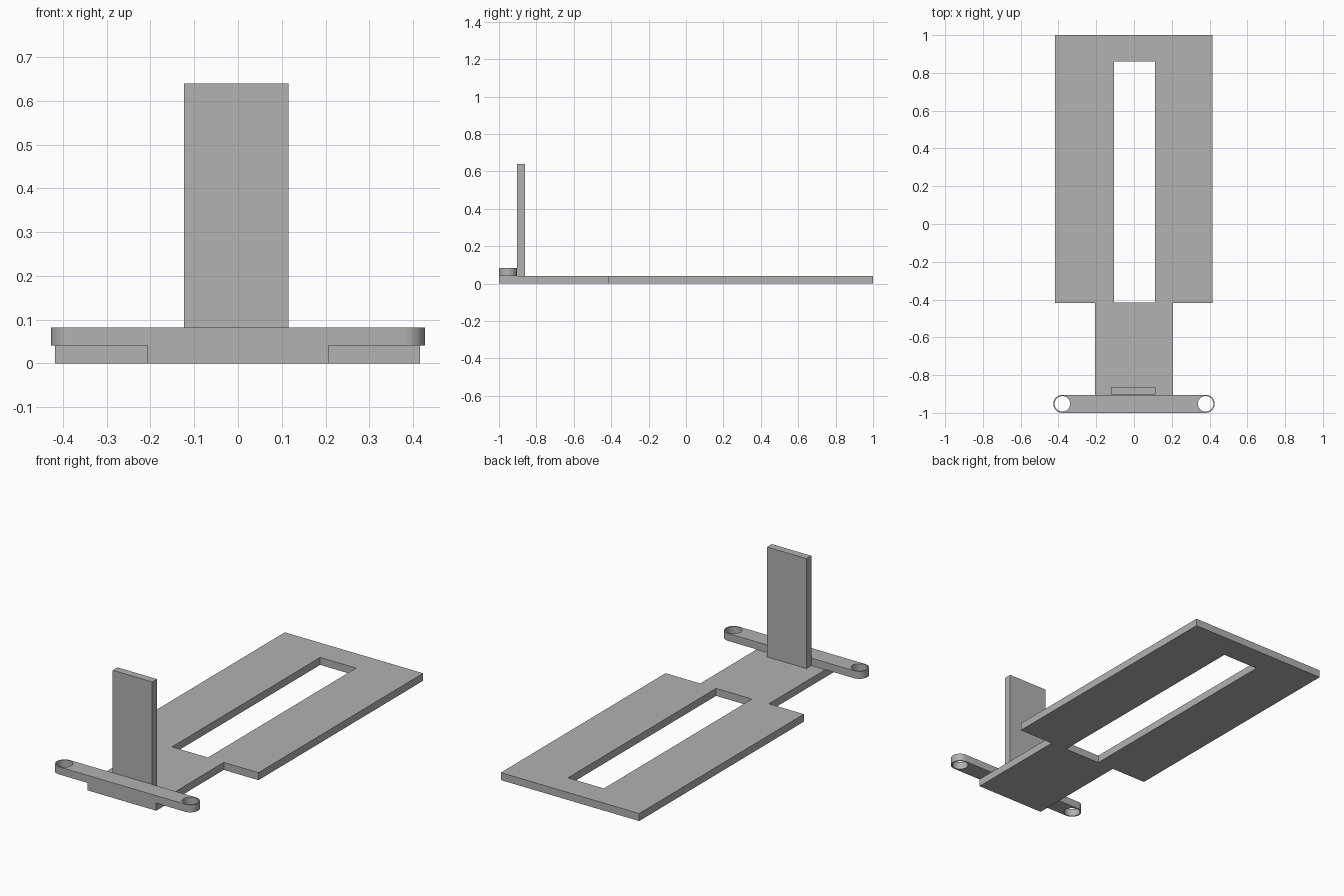
import bpy, bmesh
from math import cos, sin, pi

cube = bpy.data.objects.get("Cube")
if cube:
    bpy.data.objects.remove(cube, do_unlink=True)

grey = bpy.data.materials.new("plain grey")
grey.use_nodes = True
colour = (0.445, 0.445, 0.445, 1)
grey.diffuse_color = colour
grey.node_tree.nodes["Principled BSDF"].inputs["Base Color"].default_value = colour


def rectangle(x0, x1, y0, y1):
    return [(x0, y0), (x1, y0), (x1, y1), (x0, y1)]


def arc(cx, cy, r, start, end, steps):
    angles = [start + (end - start) * i / steps for i in range(steps + 1)]
    return [(cx + r * cos(a), cy + r * sin(a)) for a in angles]


def slab(name, loops, z0, z1, smooth=False):
    """Fill an outline with optional holes and raise it from z0 to z1."""
    bm = bmesh.new()
    edges = []
    for loop in loops:
        verts = [bm.verts.new((x, y, z0)) for x, y in loop]
        edges += [bm.edges.new((a, b)) for a, b in zip(verts, verts[1:] + verts[:1])]
    bmesh.ops.triangle_fill(bm, use_beauty=True, use_dissolve=False, edges=edges)
    raised = bmesh.ops.extrude_face_region(bm, geom=bm.faces[:], use_keep_orig=True)
    top = [g for g in raised["geom"] if isinstance(g, bmesh.types.BMVert)]
    bmesh.ops.translate(bm, verts=top, vec=(0, 0, z1 - z0))
    bmesh.ops.recalc_face_normals(bm, faces=bm.faces[:])
    mesh = bpy.data.meshes.new(name)
    bm.to_mesh(mesh)
    bm.free()
    mesh.materials.append(grey)
    obj = bpy.data.objects.new(name, mesh)
    bpy.context.collection.objects.link(obj)
    if smooth:
        bpy.ops.object.select_all(action="DESELECT")
        obj.select_set(True)
        bpy.context.view_layer.objects.active = obj
        bpy.ops.object.shade_smooth_by_angle()
    return obj


THICK = 0.041

# Flat base: wide slotted plate with a narrower neck at the front
base_outline = [(-0.207, -1), (0.207, -1), (0.207, -0.418), (0.416, -0.418),
                (0.416, 1), (-0.418, 1), (-0.418, -0.418), (-0.207, -0.418)]
slot = rectangle(-0.107, 0.11, -0.416, 0.86)
slab("base_plate", [base_outline, slot], 0, THICK)

# Round-ended crossbar with a through hole at each end
bar_y, bar_r, hole_x, hole_r = -0.952, 0.048, 0.379, 0.041
bar_outline = (arc(hole_x, bar_y, bar_r, -pi / 2, pi / 2, 24)
               + arc(-hole_x, bar_y, bar_r, pi / 2, 3 * pi / 2, 24))
holes = [arc(s * hole_x, bar_y, hole_r, 0, 2 * pi, 48)[:-1] for s in (-1, 1)]
slab("crossbar", [bar_outline] + holes, THICK, 2 * THICK, smooth=True)

# Upright post behind the crossbar
slab("upright_post", [rectangle(-0.123, 0.115, -0.903, -0.862)], THICK, 0.64)
